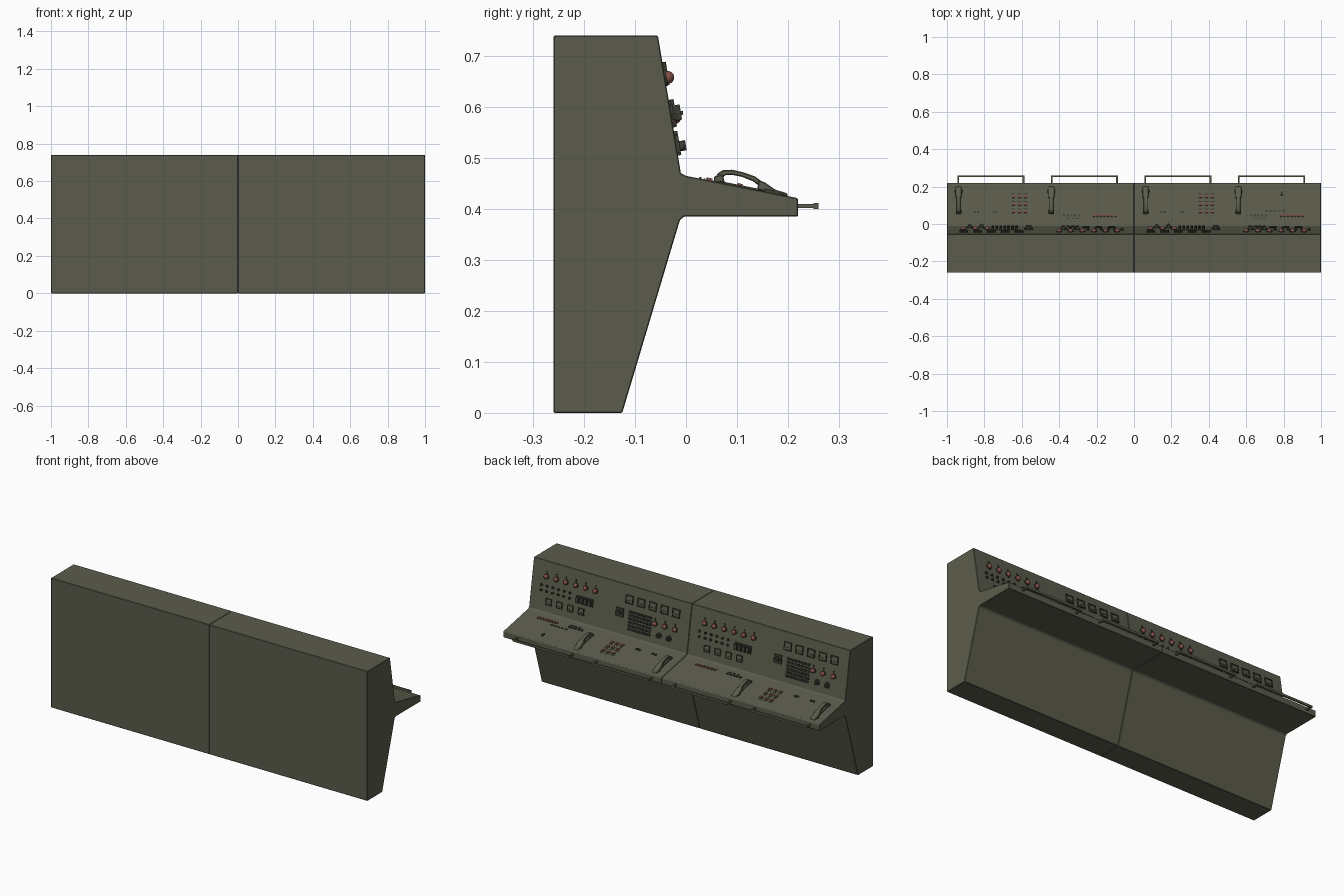
import bpy, bmesh, math
from mathutils import Matrix, Vector

if "Cube" in bpy.data.objects:
    bpy.data.objects.remove(bpy.data.objects["Cube"])


def material(name, rgb):
    m = bpy.data.materials.new(name)
    m.diffuse_color = (*rgb, 1)
    m.use_nodes = True
    m.node_tree.nodes["Principled BSDF"].inputs["Base Color"].default_value = m.diffuse_color
    return m


OLIVE = material("olive paint", (0.105, 0.108, 0.072))
DARK = material("dark olive", (0.045, 0.046, 0.034))
RED = material("dull red", (0.23, 0.075, 0.065))


def finish(bm, name, mat, smooth=False, bevel=0):
    bmesh.ops.recalc_face_normals(bm, faces=bm.faces)
    me = bpy.data.meshes.new(name)
    bm.to_mesh(me)
    bm.free()
    ob = bpy.data.objects.new(name, me)
    bpy.context.collection.objects.link(ob)
    me.materials.append(mat)
    if bevel:
        b = ob.modifiers.new("bevel", "BEVEL")
        b.width, b.segments = bevel, 1
    if smooth:
        bpy.ops.object.select_all(action='DESELECT')
        ob.select_set(True)
        bpy.context.view_layer.objects.active = ob
        bpy.ops.object.shade_smooth_by_angle(angle=math.radians(40))
    return ob


def frame(x, y, z, ny, nz):
    # local z points out of the surface, local y points up along it
    n = Vector((0, ny, nz)).normalized()
    up = Vector((0, -n.z, n.y))
    m = Matrix((up.cross(n), up, n)).transposed().to_4x4()
    m.translation = (x, y, z)
    return m


def on_panel(x, z):
    return frame(x, -0.01 - (z - 0.468) / 6, z, 6, 1)


def on_desk(x, y):
    return frame(x, y, 0.465 - 0.2 * y, 0.2, 1)


def box(bm, m, sx, sy, h, base=-0.002, dx=0, dy=0):
    s = Matrix.Diagonal((sx, sy, h - base, 1))
    bmesh.ops.create_cube(bm, size=1, matrix=m @ Matrix.Translation((dx, dy, (h + base) / 2)) @ s)


def disc(bm, m, r, h, base=-0.002, dx=0, dy=0, n=16, r2=None):
    bmesh.ops.create_cone(bm, cap_ends=True, segments=n, radius1=r, radius2=r if r2 is None else r2,
                          depth=h - base, matrix=m @ Matrix.Translation((dx, dy, (h + base) / 2)))


def ring(bm, m, s, w, h):
    # square frame made of four bars
    for k in (-1, 1):
        box(bm, m, s, w, h, dy=k * (s - w) / 2)
        box(bm, m, w, s - 2 * w, h, dx=k * (s - w) / 2)


def extrude(bm, pts, x0, x1):
    f = bm.faces.new([bm.verts.new((x0, y, z)) for y, z in pts])
    r = bmesh.ops.extrude_face_region(bm, geom=[f])
    bmesh.ops.translate(bm, vec=(x1 - x0, 0, 0), verts=[v for v in r['geom'] if isinstance(v, bmesh.types.BMVert)])


PROFILE = [(-0.26, 0), (-0.125, 0), (-0.012, 0.378), (-0.004, 0.385), (0.22, 0.385), (0.22, 0.42),
           (0.216, 0.422), (0, 0.465), (-0.01, 0.47), (-0.055, 0.74), (-0.26, 0.74)]


def handset(x):
    # cradle plate, cups and arched grip
    bm = bmesh.new()
    m = on_desk(x, 0.125)
    box(bm, m, 0.022, 0.14, 0.003)
    disc(bm, on_desk(x, 0.175), 0.022, 0.006, r2=0.018)
    finish(bm, "handset_cradle", DARK)
    bm = bmesh.new()
    outer = [(0.058, 0.462), (0.062, 0.470), (0.072, 0.476), (0.09, 0.477), (0.112, 0.472), (0.135, 0.464), (0.15, 0.453)]
    inner = [(0.148, 0.441), (0.132, 0.454), (0.11, 0.463), (0.09, 0.467), (0.076, 0.466), (0.07, 0.456), (0.06, 0.455)]
    extrude(bm, outer + inner, x - 0.011, x + 0.011)
    extrude(bm, [(0.14, 0.438), (0.142, 0.457), (0.155, 0.452), (0.175, 0.438), (0.198, 0.431), (0.2, 0.424)],
            x - 0.016, x + 0.016)
    extrude(bm, [(0.054, 0.452), (0.055, 0.464), (0.072, 0.468), (0.076, 0.452)], x - 0.015, x + 0.015)
    finish(bm, "handset", OLIVE, bevel=0.002)


def rail(x0, x1):
    bm = bmesh.new()
    box(bm, Matrix.Translation(((x0 + x1) / 2, 0.255, 0.406)), x1 - x0, 0.009, 0.006, -0.006)
    for x in (x0 + 0.005, x1 - 0.005):
        box(bm, Matrix.Translation((x, 0.235, 0.406)), 0.01, 0.036, 0.004, -0.004)
    finish(bm, "front_rail", OLIVE)


def lamps(name, spots):
    # red dome in a dark collar with a small toggle above
    collar, dome = bmesh.new(), bmesh.new()
    for x, z in spots:
        m = on_panel(x, z)
        disc(collar, m, 0.016, 0.004)
        box(collar, m, 0.006, 0.008, 0.006, dy=0.026)
        bmesh.ops.create_uvsphere(dome, u_segments=14, v_segments=8, radius=0.0125,
                                  matrix=m @ Matrix.Translation((0, 0, 0.006)))
    finish(collar, name + "_collars", DARK)
    finish(dome, name + "_domes", RED, smooth=True)


def screens(name, spots, size):
    rim, face = bmesh.new(), bmesh.new()
    for x, z in spots:
        m = on_panel(x, z)
        ring(rim, m, size, size * 0.12, 0.007)
        box(face, m, size * 0.78, size * 0.78, 0.004)
        box(rim, m, size * 0.4, size * 0.1, 0.006, dy=-size * 0.15)
    finish(rim, name + "_rims", DARK)
    finish(face, name + "_faces", OLIVE)


def desk_keys(name, mat, xs, ys, s=0.011, h=0.005, sy=None):
    bm = bmesh.new()
    for x in xs:
        for y in ys:
            box(bm, on_desk(x, y), s, sy or s, h)
    finish(bm, name, mat)


def steps(a, b, n):
    return [a + (b - a) * i / (n - 1) for i in range(n)]


for o in (-1, 0):
    # cabinet half
    bm = bmesh.new()
    extrude(bm, PROFILE, o + 0.0005, o + 0.9995)
    finish(bm, "console_cabinet", OLIVE, bevel=0.002)

    for x in (0.062, 0.558):
        handset(o + x)
    rail(o + 0.055, o + 0.415)
    rail(o + 0.555, o + 0.915)

    # keypad side: gauges, keypad, lamps, dials, switch box
    screens("gauge", [(o + x, 0.665) for x in steps(0.09, 0.385, 5)], 0.046)
    lamps("side_lamp", [(o + x, 0.578) for x in (0.088, 0.152, 0.215)])
    bm = bmesh.new()
    for x in (0.122, 0.185):
        m = on_panel(o + x, 0.522)
        disc(bm, m, 0.017, 0.005)
        disc(bm, m, 0.010, 0.016)
        box(bm, m, 0.004, 0.02, 0.019)
    finish(bm, "dials", DARK)
    bm = bmesh.new()
    for x in steps(0.245, 0.372, 7):
        for z in steps(0.51, 0.602, 6):
            box(bm, on_panel(o + x, z), 0.015, 0.011, 0.007)
    finish(bm, "keypad_keys", DARK)
    bm = bmesh.new()
    m = on_panel(o + 0.437, 0.585)
    box(bm, m, 0.046, 0.046, 0.008)
    disc(bm, m, 0.014, 0.018)
    box(bm, m, 0.03, 0.008, 0.024)
    finish(bm, "selector_switch", DARK)

    # lamp side: lamp row, toggles, counter, meters
    lamps("lamp", [(o + x, 0.657) for x in steps(0.6, 0.91, 6)])
    bm = bmesh.new()
    for x in steps(0.755, 0.935, 6):
        for z in (0.58, 0.608):
            box(bm, on_panel(o + x, z), 0.016, 0.008, 0.004)
            box(bm, on_panel(o + x, z), 0.005, 0.012, 0.010)
    finish(bm, "toggle_switches", DARK)
    bm = bmesh.new()
    m = on_panel(o + 0.66, 0.587)
    box(bm, m, 0.105, 0.042, 0.006)
    for dx in steps(-0.038, 0.038, 4):
        box(bm, m, 0.018, 0.03, 0.02, dx=dx)
    finish(bm, "counter_block", DARK)
    screens("meter", [(o + x, 0.527) for x in (0.675, 0.743, 0.812, 0.88)], 0.036)

    # desk controls
    desk_keys("red_keys", RED, [o + x for x in (0.355, 0.387, 0.42)], (0.065, 0.105, 0.145), 0.017, 0.006, 0.011)
    desk_keys("key_labels", DARK, [o + x for x in (0.355, 0.387, 0.42)], (0.08, 0.12, 0.16), 0.02, 0.002, 0.004)
    desk_keys("small_switches", DARK, [o + x for x in (0.148, 0.165, 0.25, 0.265)], (0.063,), 0.01, 0.006)
    desk_keys("red_row", RED, [o + x for x in steps(0.785, 0.9, 7)], (0.046,), 0.011)
    desk_keys("row_labels", DARK, [o + x for x in steps(0.785, 0.9, 7)], (0.036,), 0.013, 0.002, 0.004)
    desk_keys("dark_row", DARK, [o + x for x in steps(0.625, 0.705, 5)], (0.045,), 0.011)
    desk_keys("slot_row", DARK, [o + x for x in steps(0.65, 0.7, 3)], (0.028,), 0.014, 0.003, 0.005)

# extra controls on one end of the desk
desk_keys("slide_controls", DARK, steps(0.71, 0.8, 5), (0.07,), 0.014, 0.004, 0.006)
desk_keys("lone_switch", DARK, [0.79], (0.163,), 0.012, 0.006, 0.02)
